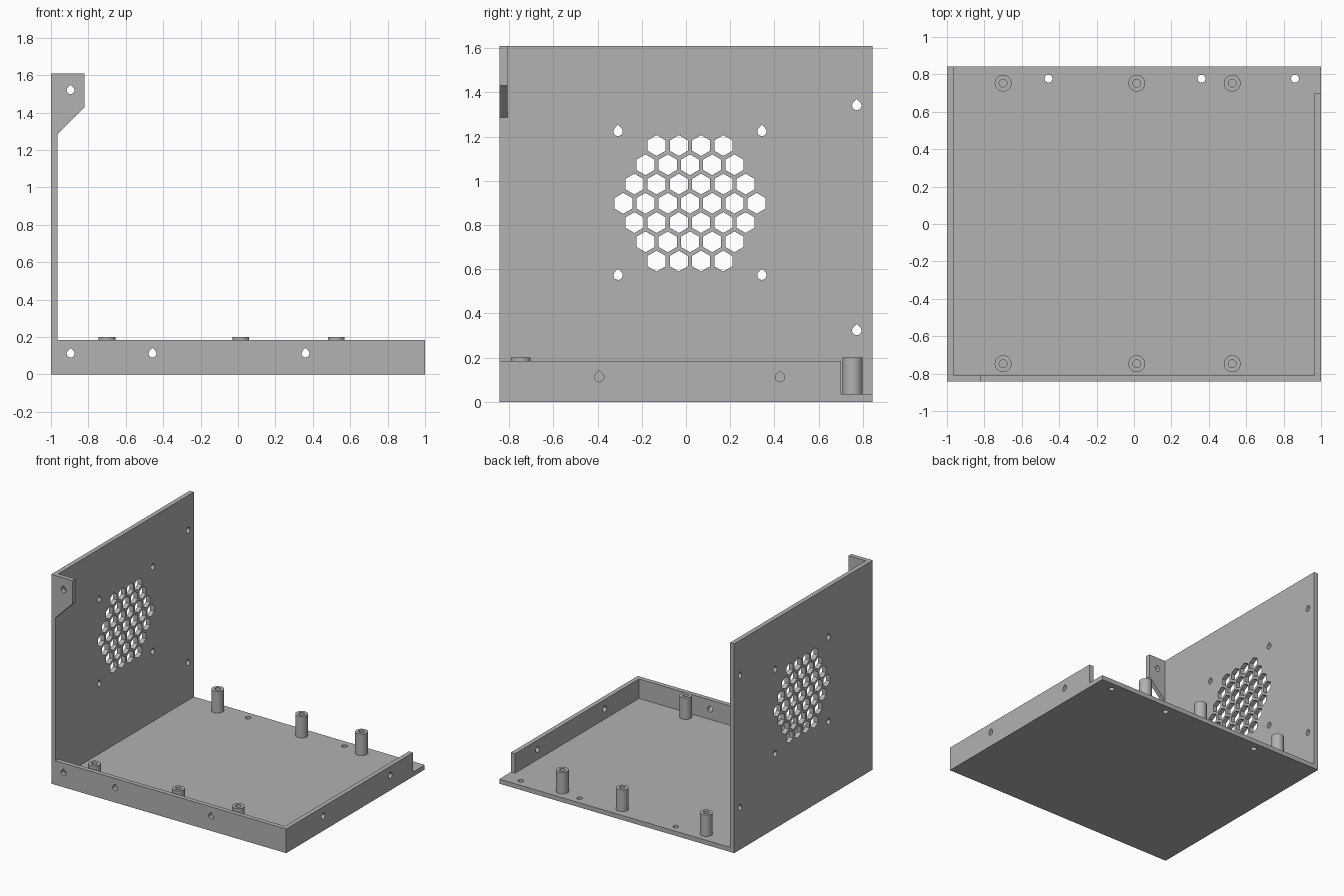
import bpy, bmesh, math
from mathutils import Matrix

cube = bpy.data.objects.get("Cube")
if cube:
    bpy.data.objects.remove(cube, do_unlink=True)

grey = bpy.data.materials.new("light grey plastic")
grey.use_nodes = True
COLOR = (0.445, 0.445, 0.445, 1)
grey.diffuse_color = COLOR
grey.node_tree.nodes["Principled BSDF"].inputs["Base Color"].default_value = COLOR

# Overall dimensions
W, D, H = 1.0, 0.842, 1.61      # half width, half depth, fan wall height
T = 0.035                       # sheet thickness
LIP = 0.185                     # height of the low walls
HOLE = 0.021                    # screw hole radius

# Local (u, v, thickness) axes of each sheet direction
FLAT = Matrix.Identity(3)
FACING_X = Matrix(((0, 0, 1), (1, 0, 0), (0, 1, 0)))
FACING_Y = Matrix(((1, 0, 0), (0, 0, 1), (0, 1, 0)))


def rect(u0, u1, v0, v1):
    return [(u0, v0), (u1, v0), (u1, v1), (u0, v1)]


def polygon(u, v, r, sides, turn=0.0):
    angles = [turn + math.tau * i / sides for i in range(sides)]
    return [(u + r * math.cos(a), v + r * math.sin(a)) for a in angles]


def teardrop(u, v, r=HOLE):
    # Round hole with a 45 degree peak on top
    start, sweep, n = math.radians(135), math.radians(270), 18
    arc = [start + sweep * i / n for i in range(n + 1)]
    return [(u, v + r * math.sqrt(2))] + [
        (u + r * math.cos(a), v + r * math.sin(a)) for a in arc]


def sheet(name, axes, offset, thickness, outline, holes=()):
    # Fill an outline with holes, then extrude it to its thickness
    bm = bmesh.new()
    edges = []
    for loop in [outline, *holes]:
        verts = [bm.verts.new(axes @ Matrix.Identity(3).col[0] * u
                              + axes.col[1] * v + axes.col[2] * offset)
                 for u, v in loop]
        edges += [bm.edges.new((a, b)) for a, b in zip(verts, verts[1:] + verts[:1])]
    bmesh.ops.triangle_fill(bm, edges=edges, use_beauty=True, normal=axes.col[2])
    out = bmesh.ops.extrude_face_region(bm, geom=bm.faces[:])
    moved = [g for g in out["geom"] if isinstance(g, bmesh.types.BMVert)]
    bmesh.ops.translate(bm, verts=moved, vec=axes.col[2] * thickness)
    bmesh.ops.recalc_face_normals(bm, faces=bm.faces[:])
    mesh = bpy.data.meshes.new(name)
    bm.to_mesh(mesh)
    bm.free()
    mesh.materials.append(grey)
    obj = bpy.data.objects.new(name, mesh)
    bpy.context.collection.objects.link(obj)
    return obj


# Floor with screw holes along the back edge
sheet("floor", FLAT, 0, T, rect(-W + T, W, -D, D),
      [polygon(x, 0.777, HOLE, 24) for x in (-0.457, 0.361, 0.861)])

# Fan wall: hexagon grille, fan screw holes and back edge holes
FAN_Y, FAN_Z, PITCH = 0.018, 0.898, 0.1005
grille = []
for row in range(-3, 4):
    count = 7 - abs(row)
    for i in range(count):
        grille.append(polygon(FAN_Y + (i - (count - 1) / 2) * PITCH,
                              FAN_Z + row * PITCH * math.sqrt(3) / 2,
                              0.047, 6, math.pi / 2))
fan_screws = [teardrop(FAN_Y + sy * 0.325, FAN_Z + sz * 0.325)
              for sy in (-1, 1) for sz in (-1, 1)]
edge_screws = [teardrop(0.772, z) for z in (0.323, 1.34)]
sheet("fan_wall", FACING_X, -W, T, rect(-D, D, 0, H),
      grille + fan_screws + edge_screws)

# Low front wall and the corner tab above it
sheet("front_lip", FACING_Y, -D, T, rect(-W + T, W, T, LIP),
      [teardrop(x, 0.112) for x in (-0.895, -0.457, 0.361)])
sheet("corner_tab", FACING_Y, -D, T,
      [(-W + T, 1.285), (-0.82, 1.43), (-0.82, H), (-W + T, H)],
      [teardrop(-0.895, 1.52)])

# Low side wall, stopping short of the back
sheet("side_lip", FACING_X, W - T, T, rect(-D + T, 0.70, T, LIP),
      [teardrop(y, 0.112) for y in (-0.392, 0.425)])

# Hollow standoffs in two rows
for y, row in ((-0.747, "front"), (0.753, "back")):
    for n, x in enumerate((-0.70, 0.015, 0.525), 1):
        post = sheet(f"{row}_standoff_{n}", FLAT, T, 0.20 - T,
                     polygon(x, y, 0.045, 32), [polygon(x, y, HOLE, 32)])
        bpy.ops.object.select_all(action="DESELECT")
        post.select_set(True)
        bpy.context.view_layer.objects.active = post
        bpy.ops.object.shade_smooth_by_angle(angle=math.radians(30))
